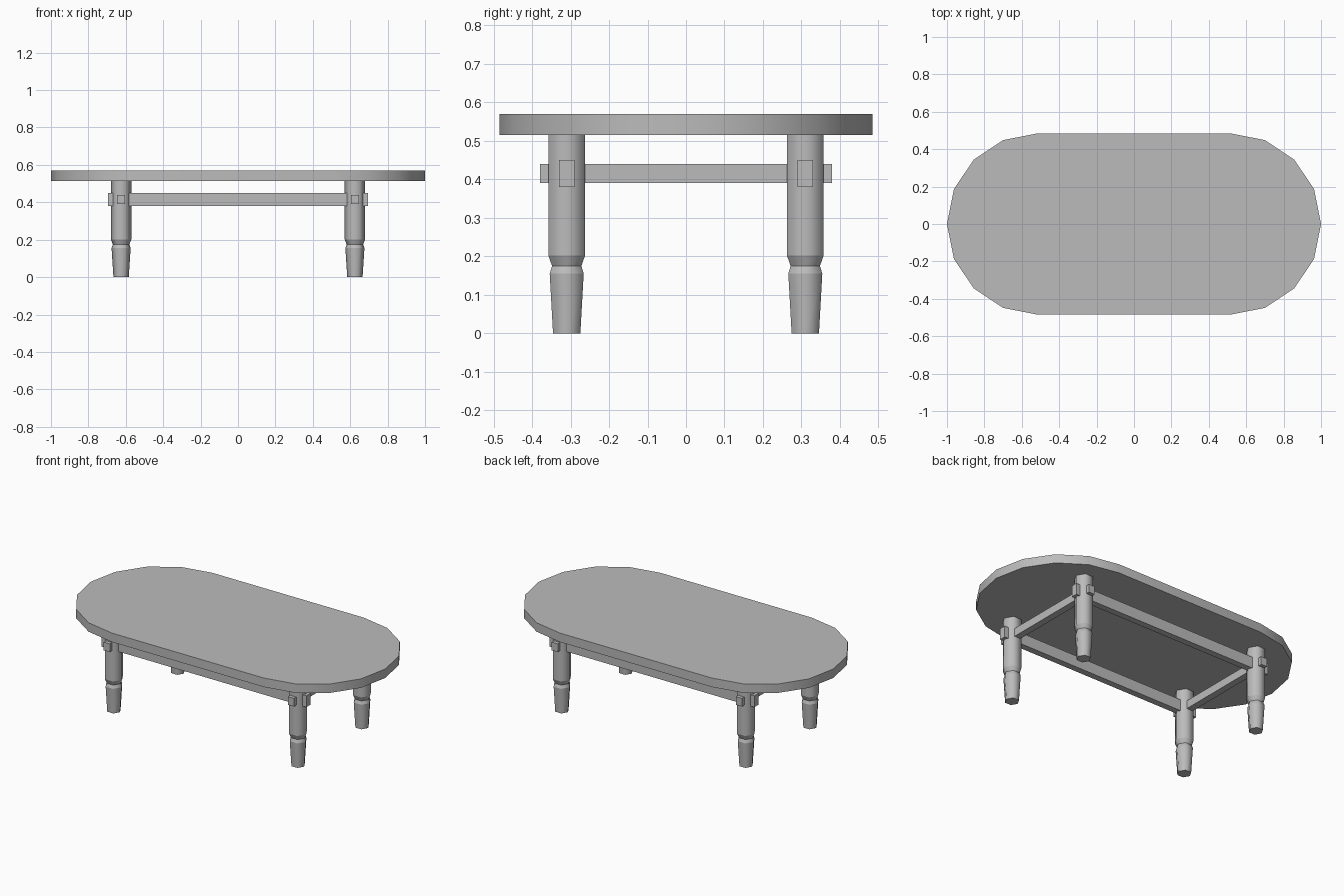
import bpy, bmesh
from math import sin, cos, pi

cube = bpy.data.objects.get("Cube")
if cube:
    bpy.data.objects.remove(cube, do_unlink=True)

grey = bpy.data.materials.new("plain grey")
grey.use_nodes = True
grey.diffuse_color = (0.5, 0.5, 0.5, 1)
grey.node_tree.nodes["Principled BSDF"].inputs["Base Color"].default_value = (0.5, 0.5, 0.5, 1)

LEG_X, LEG_Y = 0.625, 0.31


def loft(name, rings, location=(0, 0, 0)):
    """Skin a stack of equal rings, smooth around and crisp between levels."""
    bm = bmesh.new()
    loops = [[bm.verts.new(p) for p in ring] for ring in rings]
    n = len(loops[0])
    bm.faces.new(loops[0][::-1])
    bm.faces.new(loops[-1])
    for low, high in zip(loops, loops[1:]):
        for i in range(n):
            j = (i + 1) % n
            bm.faces.new((low[i], low[j], high[j], high[i])).smooth = True
    for loop in loops:
        for i in range(n):
            bm.edges.get((loop[i], loop[(i + 1) % n])).smooth = False
    mesh = bpy.data.meshes.new(name)
    bm.to_mesh(mesh)
    bm.free()
    mesh.materials.append(grey)
    obj = bpy.data.objects.new(name, mesh)
    obj.location = location
    bpy.context.collection.objects.link(obj)
    return obj


def bar(name, size, location):
    bpy.ops.mesh.primitive_cube_add(size=1, location=location)
    obj = bpy.context.object
    obj.name = name
    obj.scale = size
    obj.data.materials.append(grey)


# Tabletop: straight sides with faceted half-round ends
radius, shift = 0.485, 0.515
outline = []
for side, start in ((1, -pi / 2), (-1, pi / 2)):
    for i in range(9):
        a = start + i * pi / 8
        outline.append((side * shift + radius * cos(a), radius * sin(a)))
loft("tabletop", [[(x, y, z) for x, y in outline] for z in (0.515, 0.57)])

# Turned legs: six sides, tapered foot and a narrow neck
profile = [(0.041, 0), (0.051, 0.155), (0.044, 0.175), (0.055, 0.202), (0.055, 0.515)]
leg_rings = [[(r * cos(i * pi / 3), r * sin(i * pi / 3), z) for i in range(6)]
             for r, z in profile]
for sy, row in ((-1, "front"), (1, "back")):
    for sx, side in ((1, "left"), (-1, "right")):
        loft(f"{row}_{side}_leg", leg_rings, (sx * LEG_X, sy * LEG_Y, 0))

# Stretchers whose ends pass through the legs
for sy, row in ((-1, "front"), (1, "back")):
    bar(f"{row}_stretcher", (1.39, 0.04, 0.07), (0, sy * LEG_Y, 0.415))
for sx, side in ((1, "left"), (-1, "right")):
    bar(f"{side}_stretcher", (0.042, 0.76, 0.05), (sx * LEG_X, 0, 0.415))
